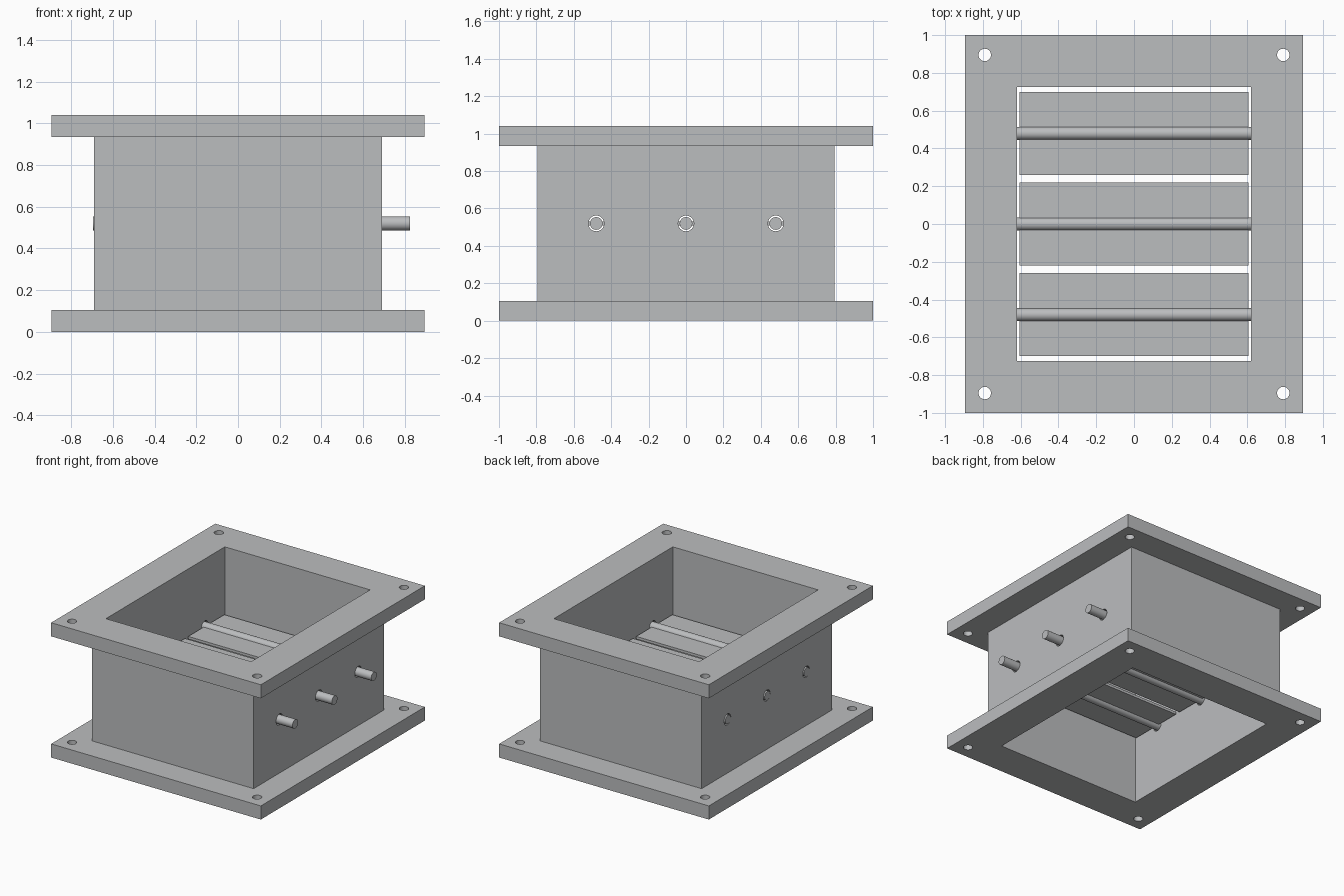
import bpy
import math

if "Cube" in bpy.data.objects:
    bpy.data.objects.remove(bpy.data.objects["Cube"], do_unlink=True)

steel = bpy.data.materials.new("grey_steel")
steel.use_nodes = True
steel.diffuse_color = (0.5, 0.51, 0.52, 1)
steel.node_tree.nodes["Principled BSDF"].inputs["Base Color"].default_value = steel.diffuse_color

# Main dimensions
HEIGHT, FLANGE_T = 1.04, 0.105
MID = HEIGHT / 2
INNER_X, INNER_Y, WALL = 0.62, 0.725, 0.07
SHAFT_ROWS = (("front", -0.48), ("middle", 0.0), ("back", 0.48))


def finish(name):
    obj = bpy.context.object
    obj.name = obj.data.name = name
    bpy.ops.object.transform_apply(location=True, rotation=True, scale=True)
    obj.data.materials.append(steel)
    return obj


def box(name, half_x, half_y, z0, z1, y=0):
    bpy.ops.mesh.primitive_cube_add(size=2, location=(0, y, (z0 + z1) / 2))
    bpy.context.object.scale = (half_x, half_y, (z1 - z0) / 2)
    return finish(name)


def rod(name, radius, length, location, along_x=False):
    bpy.ops.mesh.primitive_cylinder_add(
        vertices=32, radius=radius, depth=length, location=location,
        rotation=(0, math.pi / 2 if along_x else 0, 0))
    return finish(name)


def cut(target, cutters):
    """Subtract each cutter from the target, then discard it."""
    for cutter in cutters:
        cutter.hide_render = True
        bpy.context.view_layer.objects.active = target
        mod = target.modifiers.new("opening", "BOOLEAN")
        mod.operation, mod.solver, mod.object = "DIFFERENCE", "EXACT", cutter
        bpy.ops.object.modifier_apply(modifier=mod.name)
        bpy.data.objects.remove(cutter, do_unlink=True)


def smooth(obj):
    bpy.ops.object.select_all(action="DESELECT")
    obj.select_set(True)
    bpy.context.view_layer.objects.active = obj
    bpy.ops.object.shade_smooth_by_angle(angle=math.radians(30))


# Rectangular duct with shaft holes through both side walls
duct = box("duct_body", INNER_X + WALL, INNER_Y + WALL, FLANGE_T, HEIGHT - FLANGE_T)
cutters = [box("duct_cutter", INNER_X, INNER_Y, -1, 2)]
cutters += [rod("shaft_hole_cutter", 0.042, 3, (0, y, MID), True) for _, y in SHAFT_ROWS]
cut(duct, cutters)
smooth(duct)

# Bolted flanges at both ends
for name, z0 in (("bottom_flange", 0), ("top_flange", HEIGHT - FLANGE_T)):
    flange = box(name, 0.895, 1, z0, z0 + FLANGE_T)
    cutters = [box("opening_cutter", INNER_X, INNER_Y, -1, 2)]
    cutters += [rod("bolt_hole_cutter", 0.033, 4, (sx * 0.79, sy * 0.895, MID))
                for sx in (-1, 1) for sy in (-1, 1)]
    cut(flange, cutters)
    smooth(flange)

# Louvre blades on shafts that stick out of the left side
SHAFT_START, SHAFT_END = -0.695, 0.825
for row, y in SHAFT_ROWS:
    box(row + "_blade", 0.607, 0.22, MID - 0.01, MID + 0.01, y)
    smooth(rod(row + "_shaft", 0.034, SHAFT_END - SHAFT_START,
               ((SHAFT_START + SHAFT_END) / 2, y, MID), True))
